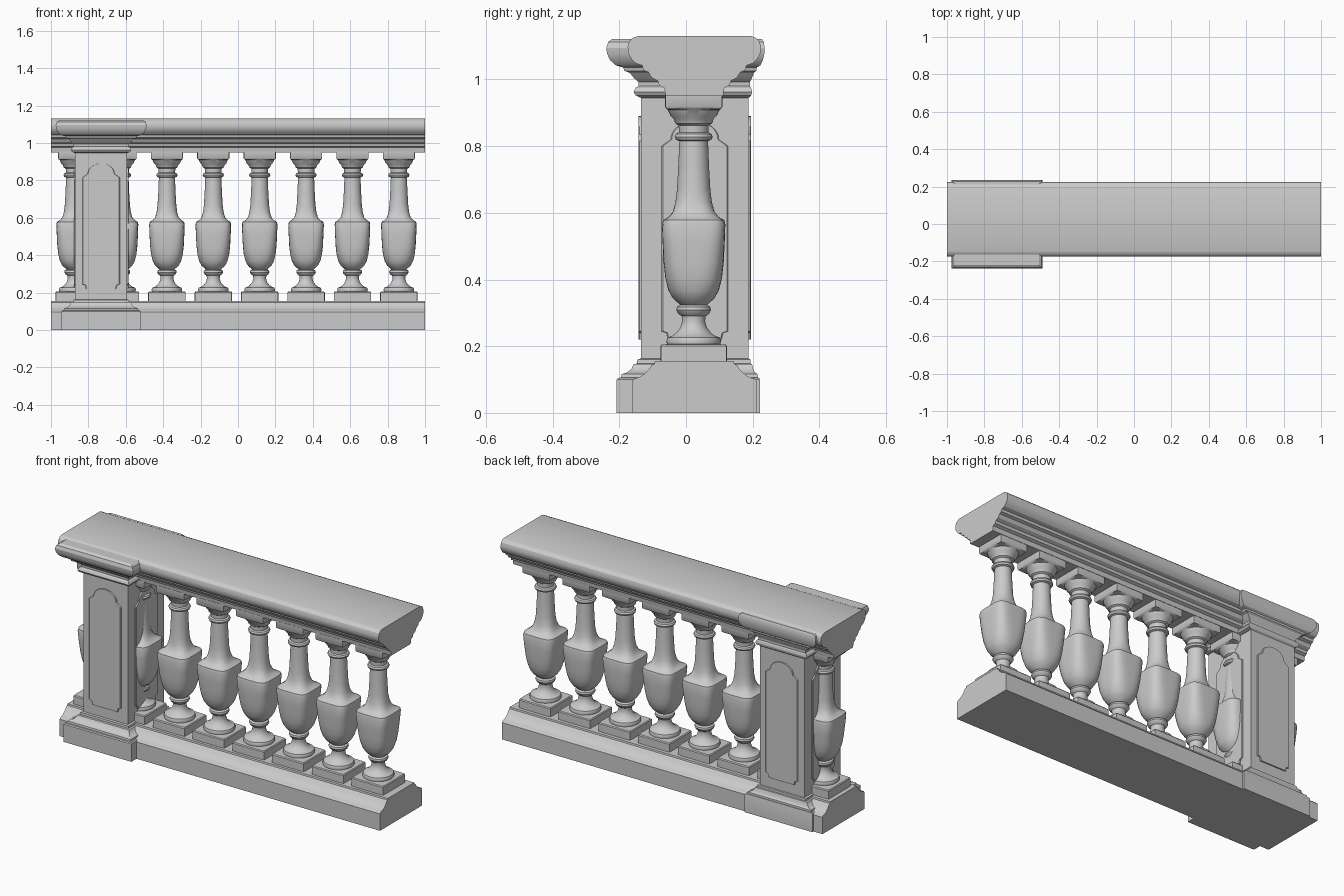
import bpy, bmesh
from math import cos, sin, pi, radians

CY = 0.025      # centre line of the rail in y
PX = -0.732     # pier centre in x


def make(name, verts, faces, angle=35):
    me = bpy.data.meshes.new(name)
    me.from_pydata(verts, [], faces)
    bm = bmesh.new()
    bm.from_mesh(me)
    bmesh.ops.recalc_face_normals(bm, faces=bm.faces)
    bm.to_mesh(me)
    bm.free()
    ob = bpy.data.objects.new(name, me)
    bpy.context.collection.objects.link(ob)
    bpy.ops.object.select_all(action='DESELECT')
    ob.select_set(True)
    bpy.context.view_layer.objects.active = ob
    bpy.ops.object.shade_smooth_by_angle(angle=radians(angle))
    return ob


def loft(name, rings, angle=35):
    n = len(rings[0])
    verts = [p for r in rings for p in r]
    faces = [(k * n + i, k * n + (i + 1) % n, (k + 1) * n + (i + 1) % n, (k + 1) * n + i)
             for k in range(len(rings) - 1) for i in range(n)]
    faces += [tuple(range(n)), tuple(range(len(verts) - n, len(verts)))]
    return make(name, verts, faces, angle)


def rail(name, profile):
    # half profile (half width, z) mirrored about CY and run along x
    pts = [(CY + w, z) for w, z in profile] + [(CY - w, z) for w, z in reversed(profile)]
    return loft(name, [[(x, y, z) for y, z in pts] for x in (-1, 1)], 25)


def pier_part(name, profile):
    # moulding stack: offset from the shaft rectangle; the back projects less
    rings = []
    for o, z in profile:
        x0, x1 = PX - 0.139 - o, PX + 0.139 + o
        y0, y1 = -0.135 - o, 0.188 + o * 0.46
        rings.append([(x0, y0, z), (x1, y0, z), (x1, y1, z), (x0, y1, z)])
    return loft(name, rings, 25)


def panel(name, hw, top, origin, along, out):
    # thin raised panel with shouldered arch head and notched foot
    r, s, b = hw * 0.72, top - 0.055, 0.22
    half = [(hw - 0.02, b), (hw - 0.015, b + 0.02), (hw, b + 0.025), (hw, s - 0.02), (r, s)]
    half += [(r * cos(i * pi / 16), s + 0.055 * sin(i * pi / 16)) for i in range(1, 8)]
    pts = half + [(0, top)] + [(-u, z) for u, z in reversed(half)]
    rings = []
    for d, k in ((-0.01, 1), (0.004, 1), (0.007, 0.96)):
        rings.append([(origin[0] + along[0] * u * k + out[0] * d,
                       origin[1] + along[1] * u * k + out[1] * d, z) for u, z in pts])
    return loft(name, rings, 25)


# Base and handrail
rail("base_rail", [(0.187, 0), (0.187, 0.095), (0.18, 0.103), (0.168, 0.106), (0.155, 0.113),
                   (0.14, 0.126), (0.128, 0.143), (0.12, 0.147), (0.118, 0.156)])
rail("hand_rail", [(0.086, 0.95), (0.09, 0.975), (0.105, 0.982), (0.11, 0.996), (0.128, 1.005),
                   (0.138, 1.022), (0.153, 1.028), (0.156, 1.042), (0.175, 1.048), (0.188, 1.06),
                   (0.198, 1.078), (0.2, 1.098), (0.195, 1.115), (0.184, 1.125), (0.17, 1.13)])

# Pier
pier_part("pier_base", [(0.073, 0), (0.073, 0.1), (0.068, 0.105), (0.06, 0.106), (0.058, 0.116),
                        (0.04, 0.122), (0.028, 0.133), (0.022, 0.146), (0.012, 0.148),
                        (0.011, 0.16), (0, 0.163)])
pier_part("pier_shaft", [(0, 0.1), (0, 1.0)])
pier_part("pier_cap", [(0, 0.945), (0.016, 0.952), (0.022, 0.963), (0.016, 0.975), (0.007, 0.98),
                       (0.008, 0.993), (0.02, 1.003), (0.034, 1.02), (0.05, 1.026), (0.053, 1.036),
                       (0.075, 1.042), (0.093, 1.058), (0.102, 1.078), (0.104, 1.095),
                       (0.098, 1.113), (0.085, 1.122)])
YM = 0.0265
panel("front_panel", 0.1, 0.89, (PX, -0.135), (1, 0), (0, -1))
panel("back_panel", 0.1, 0.89, (PX, 0.188), (1, 0), (0, 1))
panel("right_panel", 0.1, 0.875, (PX + 0.139, YM), (0, 1), (1, 0))
panel("left_panel", 0.1, 0.875, (PX - 0.139, YM), (0, 1), (-1, 0))

# Baluster profile: radius, z, squareness (2 = round, higher = squarer)
PROFILE = [
    (0.1, 0.15, 40), (0.1, 0.2, 40), (0.096, 0.205, 40),
    (0.08, 0.206, 2), (0.082, 0.216, 2), (0.078, 0.226, 2), (0.066, 0.23, 2), (0.052, 0.24, 2),
    (0.04, 0.255, 2), (0.034, 0.275, 2), (0.036, 0.29, 2), (0.046, 0.297, 2), (0.052, 0.308, 2),
    (0.05, 0.318, 2), (0.04, 0.324, 2), (0.045, 0.328, 2), (0.062, 0.343, 2.2),
    (0.076, 0.368, 2.5), (0.085, 0.405, 2.9), (0.09, 0.45, 3.4), (0.093, 0.51, 4.2),
    (0.095, 0.565, 5), (0.092, 0.578, 5), (0.075, 0.588, 4), (0.063, 0.602, 3),
    (0.055, 0.63, 2.3), (0.05, 0.67, 2), (0.046, 0.74, 2), (0.043, 0.815, 2),
    (0.053, 0.819, 2), (0.057, 0.828, 2), (0.053, 0.837, 2), (0.044, 0.841, 2),
    (0.045, 0.862, 2), (0.055, 0.868, 2), (0.06, 0.882, 2), (0.07, 0.892, 2), (0.077, 0.908, 2),
    (0.082, 0.912, 40), (0.086, 0.918, 40), (0.086, 0.955, 40)]


def section(r, z, n, sides=40):
    ring = []
    for i in range(sides):
        c, s = cos(2 * pi * i / sides), sin(2 * pi * i / sides)
        k = r / (abs(c) ** n + abs(s) ** n) ** (1 / n)
        ring.append((k * c, k * s, z))
    return ring


# Eight balusters sharing one mesh
first = loft("baluster_1", [section(*p) for p in PROFILE], 38)
first.location = (0.86, CY - 0.002, 0)
for i in range(1, 8):
    b = bpy.data.objects.new(f"baluster_{i + 1}", first.data)
    b.location = (0.86 - 0.248 * i, CY - 0.002, 0)
    bpy.context.collection.objects.link(b)
    for m in first.modifiers:
        if m.type == 'NODES':
            b.modifiers.new(m.name, 'NODES').node_group = m.node_group
